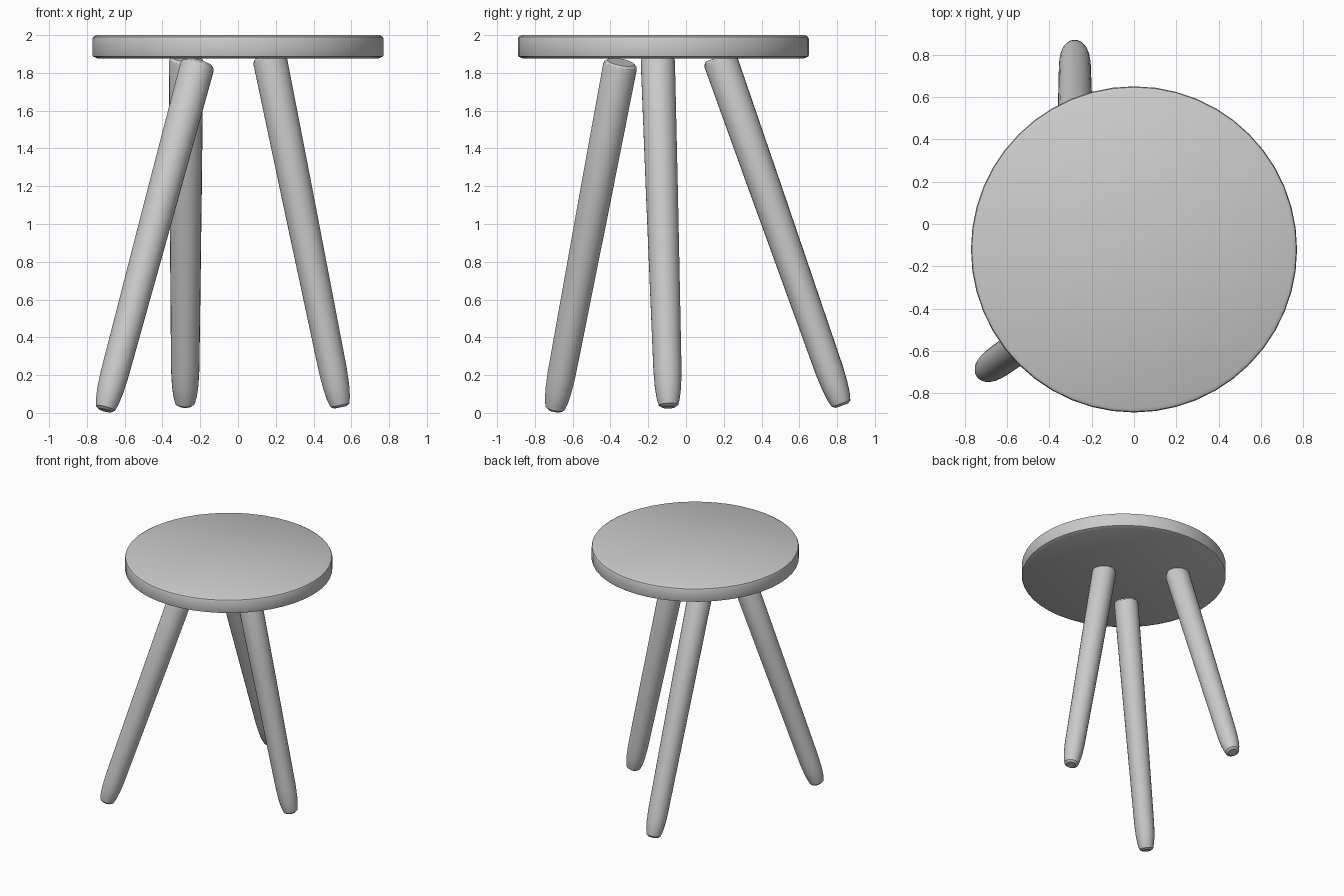
import bpy, bmesh, math
from mathutils import Vector

if "Cube" in bpy.data.objects:
    bpy.data.objects.remove(bpy.data.objects["Cube"])


def lathe(name, profile, segments, origin, direction):
    """Revolve (radius, height) points into a closed solid along a direction."""
    bm = bmesh.new()
    rot = Vector(direction).to_track_quat('Z', 'Y')
    rings = []
    for r, h in profile:
        ring = []
        for i in range(segments):
            a = 2 * math.pi * i / segments
            p = Vector((r * math.cos(a), r * math.sin(a), h))
            ring.append(bm.verts.new(rot @ p))
        rings.append(ring)
    for low, high in zip(rings, rings[1:]):
        for i in range(segments):
            j = (i + 1) % segments
            bm.faces.new((low[i], low[j], high[j], high[i]))
    bm.faces.new(rings[0][::-1])
    bm.faces.new(rings[-1])
    mesh = bpy.data.meshes.new(name)
    bm.to_mesh(mesh)
    bm.free()
    obj = bpy.data.objects.new(name, mesh)
    obj.location = origin
    bpy.context.collection.objects.link(obj)
    bpy.ops.object.select_all(action='DESELECT')
    obj.select_set(True)
    bpy.context.view_layer.objects.active = obj
    bpy.ops.object.shade_smooth_by_angle(angle=math.radians(30))
    return obj


# Round seat with softened rims
lathe("seat", [(0.745, 0.0), (0.768, 0.01), (0.77, 0.015), (0.77, 0.105),
               (0.766, 0.114), (0.75, 0.123)],
      48, (0, -0.12, 1.877), (0, 0, 1))


# Tapered splayed legs, rounded at both ends
def leg(name, foot, top):
    axis = Vector(top) - Vector(foot)
    n = axis.length
    profile = [(0.035, 0.0), (0.052, 0.012), (0.062, 0.05), (0.070, 0.11),
               (0.075, 0.2), (0.085, n * 0.6), (0.091, n - 0.03),
               (0.086, n - 0.012), (0.072, n)]
    lathe(name, profile, 24, foot, axis)


leg("front_left_leg", (-0.705, -0.695, 0.013), (-0.21, -0.345, 1.857))
leg("back_leg", (-0.28, 0.825, 0.038), (-0.275, 0.175, 1.885))
leg("right_leg", (0.542, -0.092, 0.03), (0.165, -0.15, 1.89))
